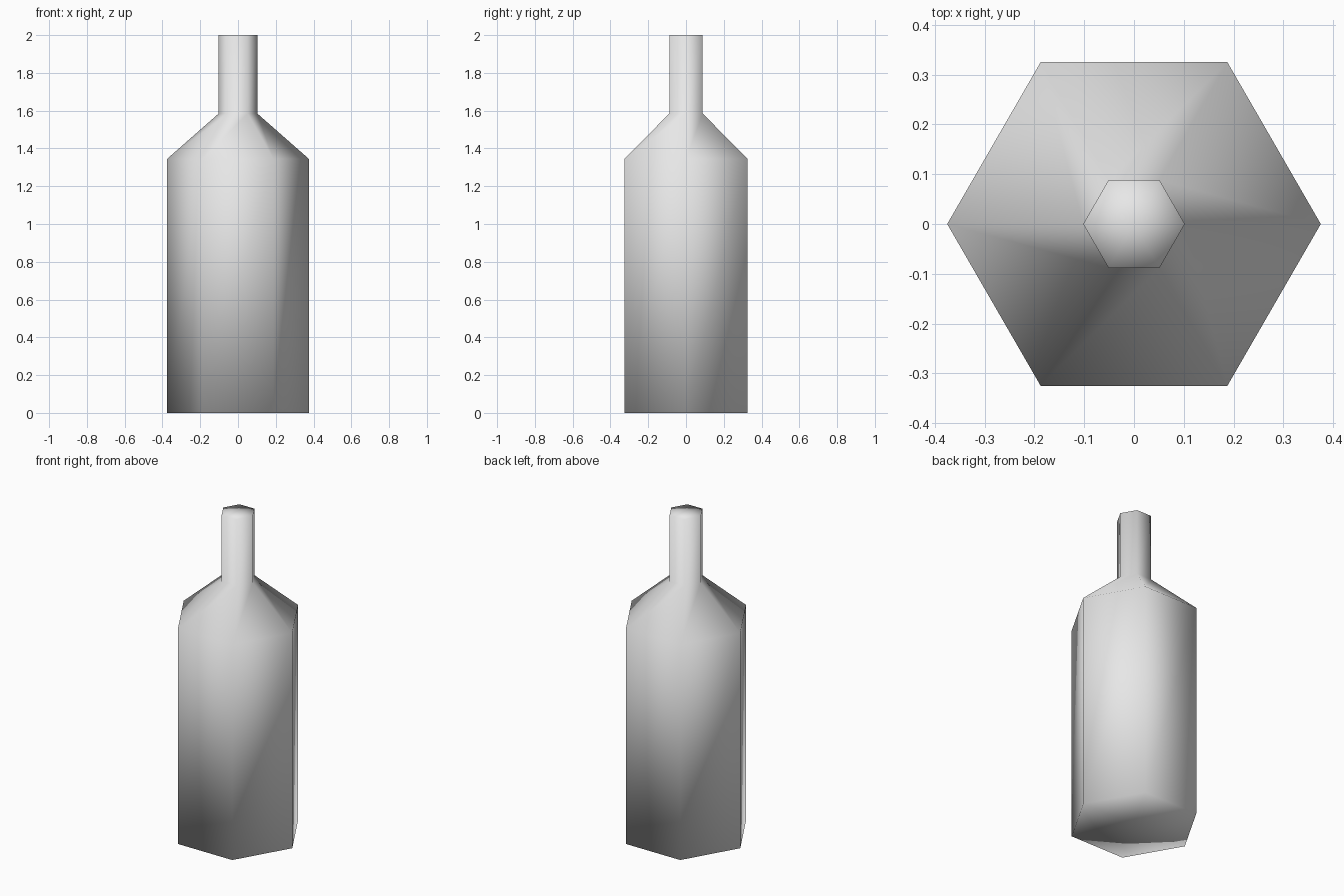
import bpy
import bmesh
from math import cos, sin, tau

cube = bpy.data.objects.get("Cube")
if cube:
    bpy.data.objects.remove(cube, do_unlink=True)

SIDES = 6

# Plain grey material
grey = bpy.data.materials.new("light_grey")
grey.use_nodes = True
colour = (0.8, 0.8, 0.8, 1.0)
grey.diffuse_color = colour
grey.node_tree.nodes["Principled BSDF"].inputs["Base Color"].default_value = colour

# Bottle outline as (radius, height): base, shoulder, neck, mouth
profile = [(0.375, 0.0), (0.375, 1.345), (0.102, 1.585), (0.102, 2.0)]

bm = bmesh.new()
rings = [[bm.verts.new((r * cos(tau * i / SIDES), r * sin(tau * i / SIDES), z))
          for i in range(SIDES)] for r, z in profile]

# Walls between neighbouring rings
for low, high in zip(rings, rings[1:]):
    for i in range(SIDES):
        j = (i + 1) % SIDES
        bm.faces.new((low[i], low[j], high[j], high[i]))

# Closed base and mouth, fanned from the middle
for ring in (rings[0], rings[-1]):
    centre = bm.verts.new((0, 0, ring[0].co.z))
    for i in range(SIDES):
        bm.faces.new((centre, ring[i], ring[(i + 1) % SIDES]))

bmesh.ops.recalc_face_normals(bm, faces=bm.faces)

# Soft shading runs over every edge
for face in bm.faces:
    face.smooth = True

mesh = bpy.data.meshes.new("bottle")
bm.to_mesh(mesh)
bm.free()
mesh.materials.append(grey)
bottle = bpy.data.objects.new("bottle", mesh)
bpy.context.collection.objects.link(bottle)
